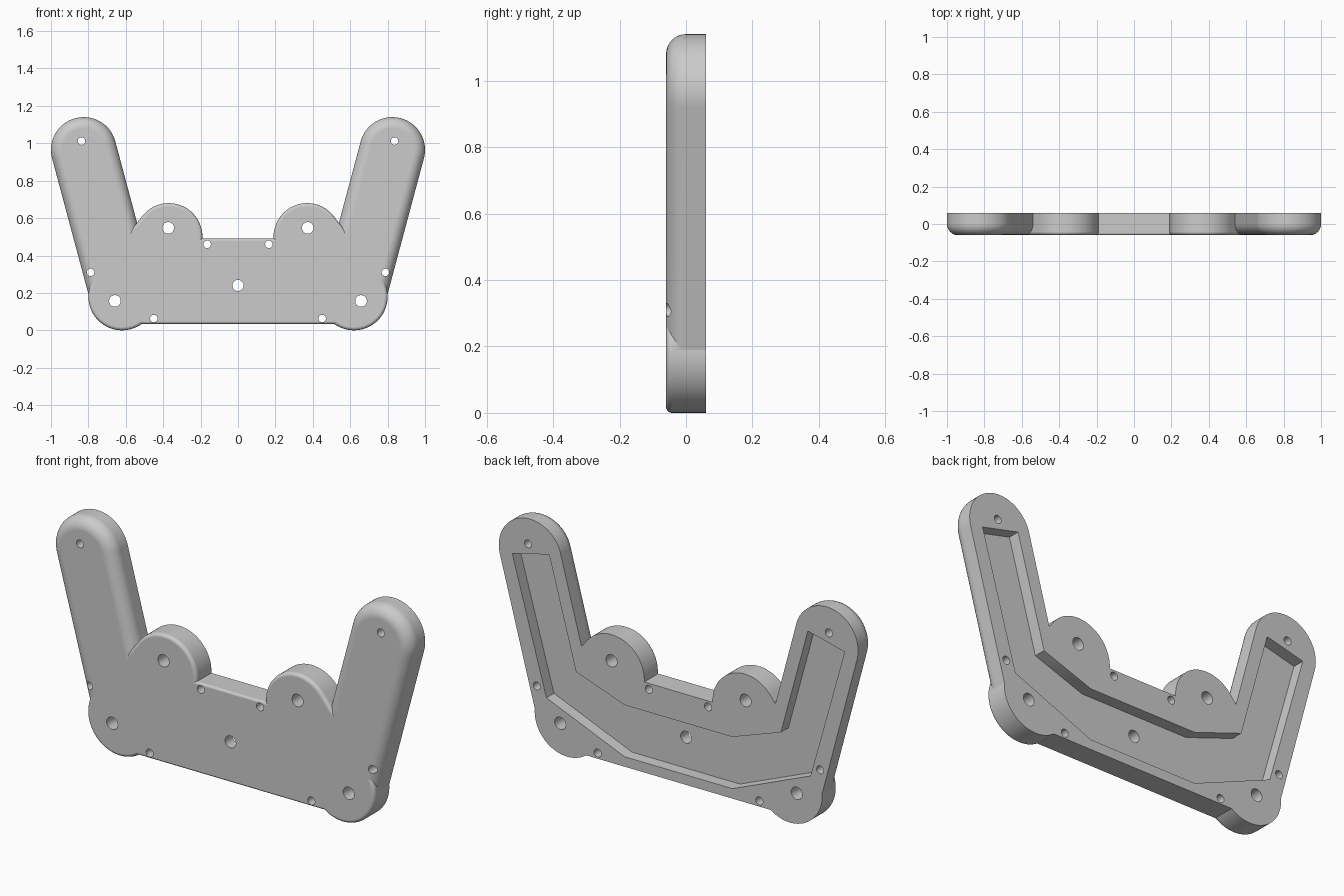
import bpy, bmesh, math

FRONT, BACK = -0.06, 0.06

if "Cube" in bpy.data.objects:
    bpy.data.objects.remove(bpy.data.objects["Cube"], do_unlink=True)

grey = bpy.data.materials.new("plain_grey")
grey.use_nodes = True
grey.diffuse_color = (0.6, 0.6, 0.6, 1)
grey.node_tree.nodes["Principled BSDF"].inputs["Base Color"].default_value = (0.6, 0.6, 0.6, 1)


def loft(name, rings):
    """Join rings of (x, y, z) points into a closed solid."""
    bm = bmesh.new()
    loops = [[bm.verts.new(p) for p in ring] for ring in rings]
    n = len(loops[0])
    for a, b in zip(loops, loops[1:]):
        for i in range(n):
            j = (i + 1) % n
            bm.faces.new((a[i], a[j], b[j], b[i]))
    bm.faces.new(loops[0])
    bm.faces.new(loops[-1])
    bmesh.ops.recalc_face_normals(bm, faces=bm.faces[:])
    mesh = bpy.data.meshes.new(name)
    bm.to_mesh(mesh)
    bm.free()
    mesh.materials.append(grey)
    obj = bpy.data.objects.new(name, mesh)
    bpy.context.collection.objects.link(obj)
    return obj


def filleted(name, outline, fillet, steps=8):
    """Slab whose front edge is rounded; outline(d) is the profile inset by d."""
    levels = [(BACK, 0)]
    for k in range(steps + 1):
        a = math.pi / 2 * k / steps
        levels.append((FRONT + fillet * (1 - math.sin(a)), fillet * (1 - math.cos(a))))
    return loft(name, [[(x, y, z) for x, z in outline(d)] for y, d in levels])


def capsule(p, q, radius, side, steps=40):
    """Profile of two round ends joined by straight edges."""
    base = math.atan2(q[1] - p[1], q[0] - p[0])

    def outline(d):
        pts = []
        for c, start in ((q, base - math.pi / 2), (p, base + math.pi / 2)):
            for k in range(steps + 1):
                a = start + math.pi * k / steps
                pts.append((side * (c[0] + (radius - d) * math.cos(a)),
                            c[1] + (radius - d) * math.sin(a)))
        return pts
    return outline


def centre_outline(d):
    return [(-0.62, 0.035 + d), (0.62, 0.035 + d), (0.37, 0.49 - d), (-0.37, 0.49 - d)]


def combine(target, other, operation):
    mod = target.modifiers.new(operation.lower(), "BOOLEAN")
    mod.operation, mod.solver, mod.object = operation, "EXACT", other
    bpy.context.view_layer.objects.active = target
    bpy.ops.object.modifier_apply(modifier=mod.name)
    bpy.data.objects.remove(other, do_unlink=True)


# Central web, lower corner lobes with ears, and raised arms
plate = filleted("mounting_plate", centre_outline, 0.012)
for side in (-1, 1):
    lobe = capsule((0.62, 0.18), (0.37, 0.5), 0.18, side)
    combine(plate, filleted("ear_and_lobe", lobe, 0.018), "UNION")
    arm = capsule((0.615, 0.18), (0.825, 0.965), 0.175, side)
    combine(plate, filleted("arm", arm, 0.06), "UNION")

# Recessed channel in the back
half = [(0.3, 0.085), (0.735, 0.265), (0.925, 0.94), (0.72, 0.99), (0.57, 0.44), (0.3, 0.345)]
channel = half + [(-x, z) for x, z in reversed(half)]
pocket = loft("back_channel", [[(x, y, z) for x, z in channel] for y in (0.0, 0.1)])
combine(plate, pocket, "DIFFERENCE")


# Through holes: large fixing holes and small screw holes
def drill(x, z, radius):
    ring = [(x + radius * math.cos(math.tau * k / 32), z + radius * math.sin(math.tau * k / 32))
            for k in range(32)]
    combine(plate, loft("hole", [[(px, y, pz) for px, pz in ring] for y in (-0.1, 0.1)]),
            "DIFFERENCE")


drill(0, 0.24, 0.03)
for x, z, radius in ((0.373, 0.548, 0.031), (0.658, 0.157, 0.031), (0.837, 1.012, 0.02),
                     (0.788, 0.31, 0.02), (0.165, 0.46, 0.02), (0.45, 0.063, 0.02)):
    for side in (-1, 1):
        drill(side * x, z, radius)

# Smooth fillets with crisp edges
bpy.ops.object.select_all(action="DESELECT")
plate.select_set(True)
bpy.context.view_layer.objects.active = plate
bpy.ops.object.shade_smooth_by_angle(angle=math.radians(30))
normals = plate.modifiers.new("even_normals", "WEIGHTED_NORMAL")
normals.keep_sharp = True
